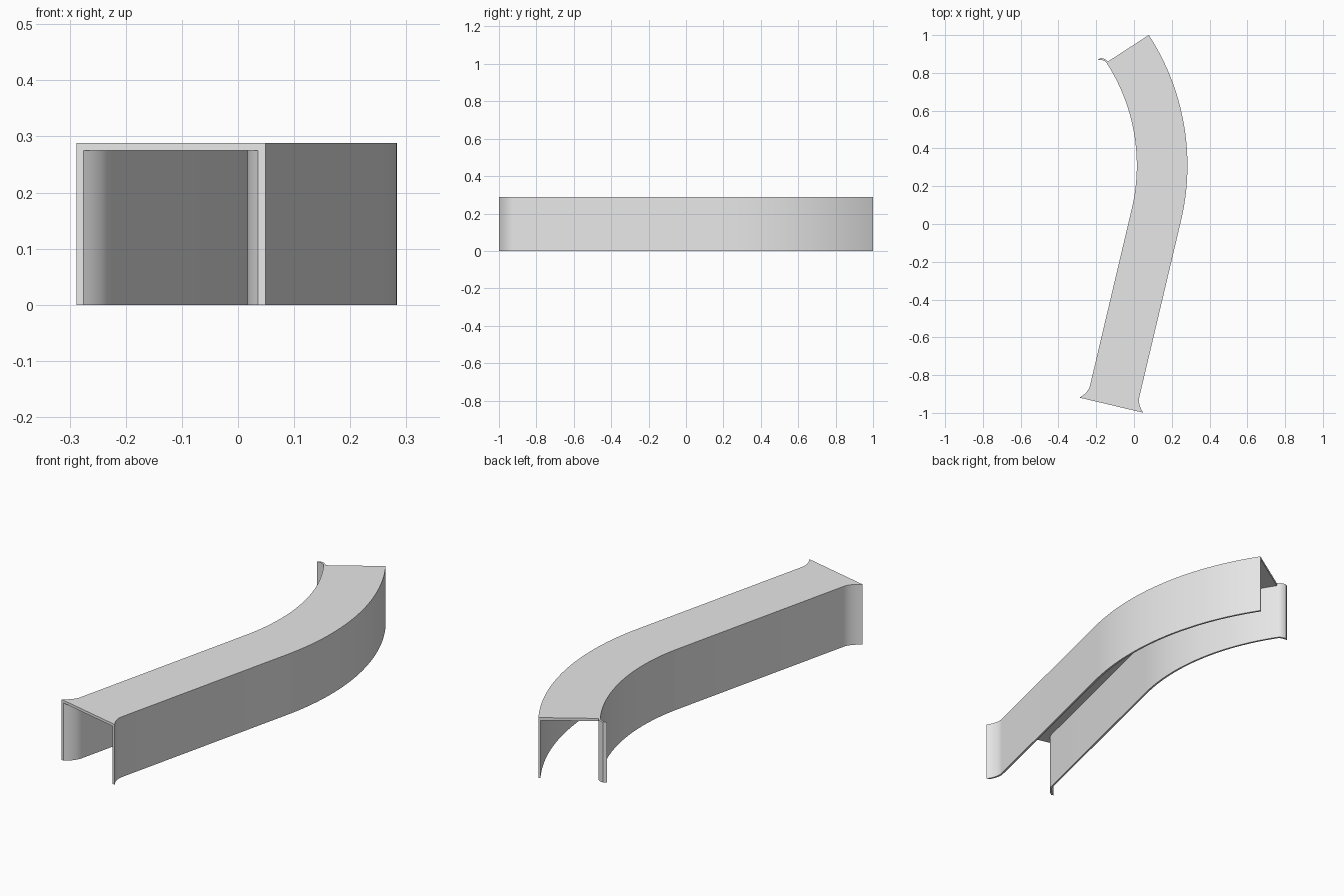
import bpy
import bmesh
from math import cos, sin, radians, sqrt
from mathutils import Vector

if "Cube" in bpy.data.objects:
    bpy.data.objects.remove(bpy.data.objects["Cube"], do_unlink=True)

# Plan: a straight run followed by an arc about CENTRE
CENTRE = Vector((-0.985, 0.31))
R_IN, R_OUT = 1.0, 1.268
A_START, A_END = radians(-13.3), radians(33)
STRAIGHT = 1.036
HEIGHT, ROOF, WALL = 0.288, 0.013, 0.009
FLARE_LEN, FLARE_OUT = 0.075, 0.039
CURL_LEN, CURL_OUT = 0.037, 0.03

grey = bpy.data.materials.new("plain_grey")
grey.use_nodes = True
colour = (0.8, 0.8, 0.8, 1)
grey.diffuse_color = colour
grey.node_tree.nodes["Principled BSDF"].inputs["Base Color"].default_value = colour


def place(angle, along, radius, z):
    """Point at a radius, moved along the heading from the given arc angle."""
    out = Vector((cos(angle), sin(angle)))
    heading = Vector((-out.y, out.x))
    p = CENTRE + out * radius + heading * along
    return Vector((p.x, p.y, z))


def flare(u, length, reach):
    """Sideways offset and wall thickness at fraction u of a curved lip."""
    slope = 2 * reach * u / length
    return reach * u * u, WALL * sqrt(1 + slope * slope)


def sweep(name, sections):
    bm = bmesh.new()
    rings = [[bm.verts.new(p) for p in s] for s in sections]
    n = len(rings[0])
    for a, b in zip(rings, rings[1:]):
        for i in range(n):
            j = (i + 1) % n
            bm.faces.new((a[i], a[j], b[j], b[i]))
    bm.faces.new(rings[0])
    bm.faces.new(list(reversed(rings[-1])))
    bmesh.ops.recalc_face_normals(bm, faces=bm.faces)
    mesh = bpy.data.meshes.new(name)
    bm.to_mesh(mesh)
    bm.free()
    mesh.materials.append(grey)
    obj = bpy.data.objects.new(name, mesh)
    bpy.context.collection.objects.link(obj)
    bpy.ops.object.select_all(action="DESELECT")
    obj.select_set(True)
    bpy.context.view_layer.objects.active = obj
    bpy.ops.object.shade_smooth_by_angle(angle=radians(30))
    return obj


def channel_section(angle, along, offset=0.0, thick=WALL):
    """Upside-down U: two walls joined by a roof."""
    a, b = R_IN - offset, R_OUT + offset
    under = HEIGHT - ROOF
    profile = [(a, 0), (a, HEIGHT), (b, HEIGHT), (b, 0),
               (b - thick, 0), (b - thick, under), (a + thick, under), (a + thick, 0)]
    return [place(angle, along, r, z) for r, z in profile]


# Covered channel: flared mouth, straight run, then bend
sections = []
LIP_STEPS, BEND_STEPS = 10, 32
for i in range(LIP_STEPS + 1):
    u = 1 - i / LIP_STEPS
    sections.append(channel_section(A_START, -STRAIGHT + FLARE_LEN * (1 - u),
                                    *flare(u, FLARE_LEN, FLARE_OUT)))
for i in range(BEND_STEPS + 1):
    sections.append(channel_section(A_START + (A_END - A_START) * i / BEND_STEPS, 0))
sweep("covered_channel", sections)

# Curved lip continuing the inner wall past the rear end
lip = []
for i in range(LIP_STEPS + 1):
    u = i / LIP_STEPS
    offset, thick = flare(u, CURL_LEN, CURL_OUT)
    r = R_IN - offset
    lip.append([place(A_END, CURL_LEN * u, q, z) for q, z in
                ((r, 0), (r, HEIGHT), (r + thick, HEIGHT), (r + thick, 0))])
sweep("rear_wall_lip", lip)
